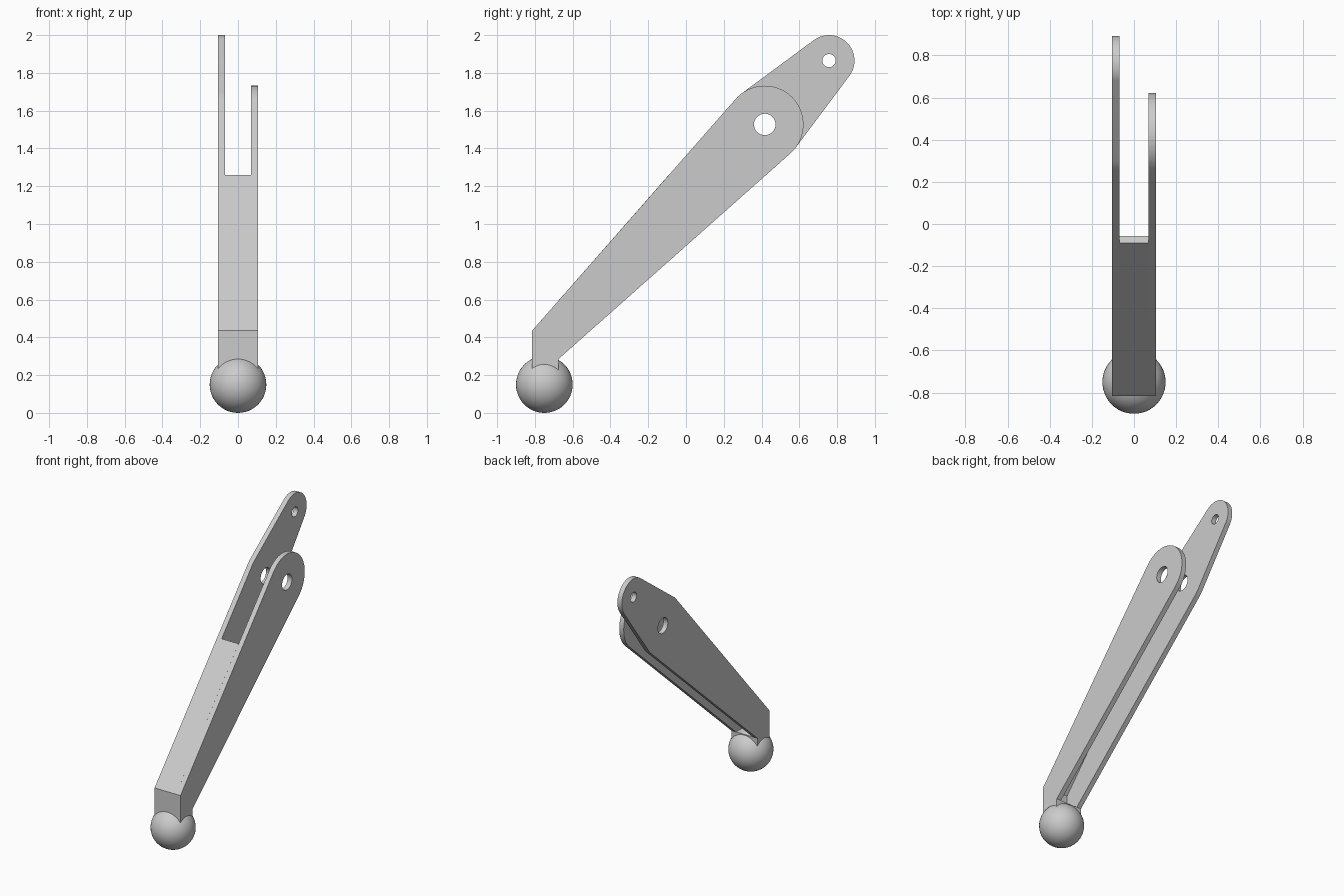
import bpy
from math import cos, sin, tau, radians

if "Cube" in bpy.data.objects:
    bpy.data.objects.remove(bpy.data.objects["Cube"])

grey = bpy.data.materials.new("plain_grey")
grey.use_nodes = True
colour = (0.6, 0.6, 0.6, 1)
grey.diffuse_color = colour
grey.node_tree.nodes["Principled BSDF"].inputs["Base Color"].default_value = colour

PIVOT, TIP = (0.417, 1.527), (0.757, 1.865)
HALF, WALL = 0.105, 0.036
FOOT = [(-0.815, 0.2), (-0.675, 0.2)]


def circle(centre, radius, count=64):
    return [(centre[0] + radius * cos(tau * i / count),
             centre[1] + radius * sin(tau * i / count)) for i in range(count)]


def hull(points):
    """Convex outline, counter-clockwise from the leftmost lowest point."""
    def chain(pts):
        out = []
        for p in pts:
            while len(out) > 1 and ((out[-1][0] - out[-2][0]) * (p[1] - out[-2][1])
                                    <= (out[-1][1] - out[-2][1]) * (p[0] - out[-2][0])):
                out.pop()
            out.append(p)
        return out[:-1]
    pts = sorted(points)
    return chain(pts) + chain(pts[::-1])


def finish(obj, name):
    obj.name = obj.data.name = name
    obj.data.materials.clear()
    obj.data.materials.append(grey)
    bpy.ops.object.shade_smooth_by_angle(angle=radians(30))


def plate(name, loops, x, thickness):
    """Side profile (y, z), with holes, extruded along x about its middle."""
    curve = bpy.data.curves.new(name, "CURVE")
    curve.dimensions, curve.fill_mode = "2D", "BOTH"
    curve.extrude = thickness / 2
    for loop in loops:
        spline = curve.splines.new("POLY")
        spline.points.add(len(loop) - 1)
        for point, (y, z) in zip(spline.points, loop):
            point.co = (y, z, 0, 1)
        spline.use_cyclic_u = True
    obj = bpy.data.objects.new(name, curve)
    bpy.context.collection.objects.link(obj)
    obj.rotation_euler = (radians(90), 0, radians(90))
    obj.location.x = x
    bpy.ops.object.select_all(action="DESELECT")
    obj.select_set(True)
    bpy.context.view_layer.objects.active = obj
    bpy.ops.object.convert(target="MESH")
    obj = bpy.context.object
    # Weld the caps to the rim
    bpy.ops.object.mode_set(mode="EDIT")
    bpy.ops.mesh.select_all(action="SELECT")
    bpy.ops.mesh.remove_doubles(threshold=0.0001)
    bpy.ops.mesh.normals_make_consistent(inside=False)
    bpy.ops.object.mode_set(mode="OBJECT")
    finish(obj, name)


# Side plates: both round the pivot, the right one reaches on to the tip
base = [(-0.815, 0.285), (-0.815, 0.435), (-0.675, 0.285)] + circle(PIVOT, 0.205)
pivot_hole, tip_hole = circle(PIVOT, 0.057, 32), circle(TIP, 0.035, 32)
side = HALF - WALL / 2
plate("left_side_plate", [FOOT + hull(base)[1:], pivot_hole], side, WALL)
plate("right_side_plate",
      [FOOT + hull(base + circle(TIP, 0.135))[1:], pivot_hole, tip_hole], -side, WALL)

# Web joining the plates along the upper edge, with the solid foot below
plate("web_and_foot",
      [FOOT + [(-0.675, 0.285), (-0.775, 0.285), (-0.775, 0.414),
               (-0.058, 1.231), (-0.091, 1.26), (-0.815, 0.435)]],
      0, 2 * (HALF - WALL))

# Ball at the foot
bpy.ops.mesh.primitive_uv_sphere_add(segments=48, ring_count=24, radius=0.15,
                                     location=(0, -0.75, 0.15))
finish(bpy.context.object, "ball_foot")
